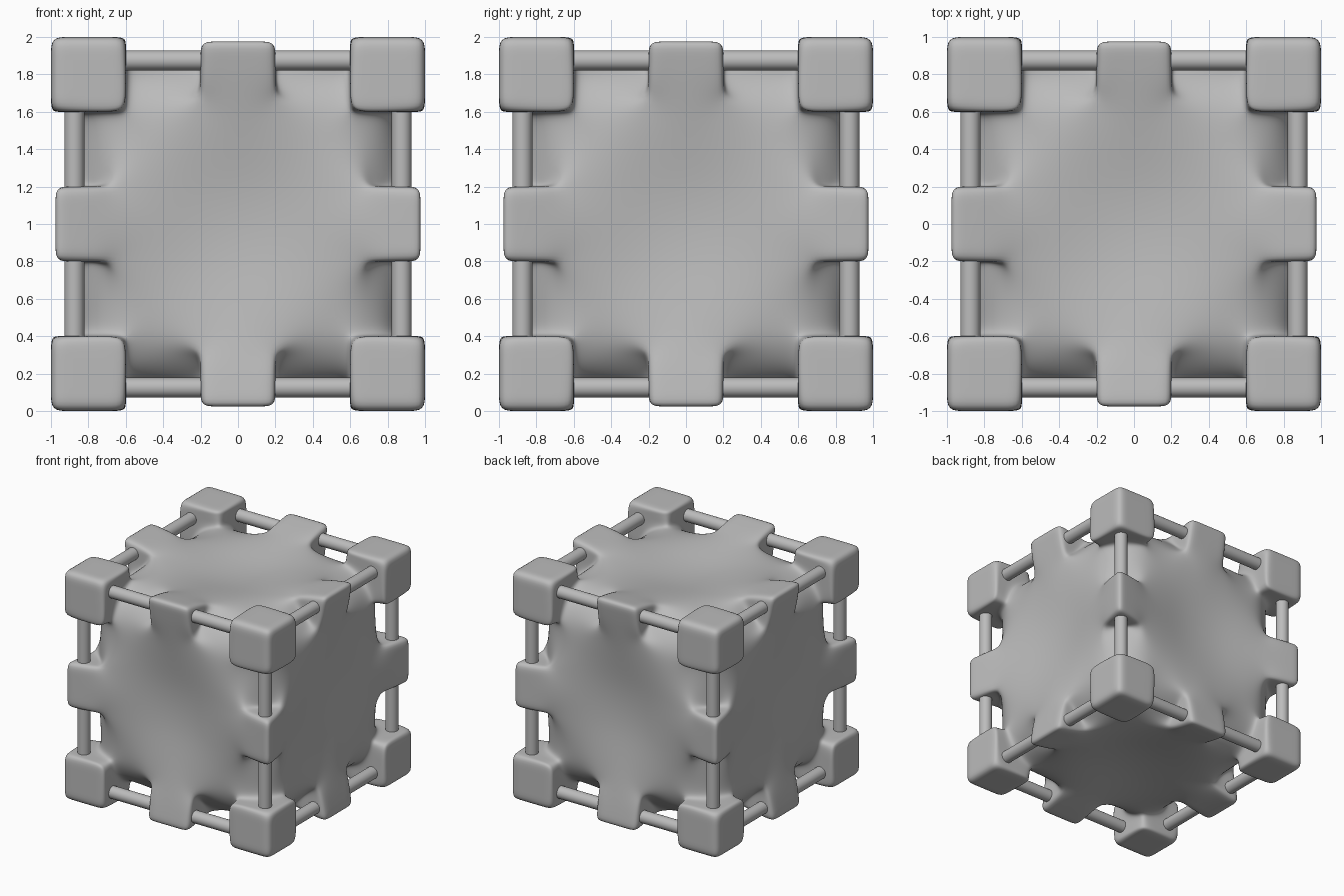
import bpy, bmesh, math
from mathutils import Vector

if "Cube" in bpy.data.objects:
    bpy.data.objects.remove(bpy.data.objects["Cube"])

grey = bpy.data.materials.new("plain_grey")
grey.diffuse_color = (0.5, 0.5, 0.5, 1)
grey.use_nodes = True
grey.node_tree.nodes["Principled BSDF"].inputs["Base Color"].default_value = grey.diffuse_color

LINES = [-0.8, -0.6, -0.2, 0.2, 0.6, 0.8]   # grid lines of the base cube
LIFT = Vector((0, 0, 1))

# --- body: gridded cube with corner and mid-edge blocks extruded, then subdivided
bm = bmesh.new()
verts = {}


def vert(p):
    if p not in verts:
        verts[p] = bm.verts.new(p)
    return verts[p]


def sizes(co):
    return sorted(abs(x) for x in co)


def set_height(v, h):
    v.co = [math.copysign(h, x) if abs(x) > 0.7 else x for x in v.co]


for axis in range(3):
    for side in (-0.8, 0.8):
        for i in range(5):
            for j in range(5):
                quad = []
                for a, b in ((i, j), (i + 1, j), (i + 1, j + 1), (i, j + 1)):
                    p = [0, 0, 0]
                    p[axis] = side
                    p[(axis + 1) % 3] = LINES[a]
                    p[(axis + 2) % 3] = LINES[b]
                    quad.append(vert(tuple(p)))
                bm.faces.new(quad)
bmesh.ops.recalc_face_normals(bm, faces=bm.faces[:])


def in_block(face):
    c = sizes(face.calc_center_median())
    return c[1] > 0.65 and (c[0] > 0.65 or c[0] < 0.1)


blocks = [f for f in bm.faces if in_block(f)]
result = bmesh.ops.extrude_face_region(bm, geom=blocks)
raised = {g for g in result["geom"] if isinstance(g, bmesh.types.BMVert)}
blocks = [f for f in blocks if f.is_valid]
if blocks:                               # open the body under each block
    bmesh.ops.delete(bm, geom=blocks, context="FACES")

for v in bm.verts:
    c = sizes(v.co)
    if v in raised and c[0] > 0.5:       # corner blocks
        set_height(v, 1.0)
    elif c[0] < 0.3 and 0.5 < c[1] < 0.7:   # inner edge of mid blocks, part of the face
        set_height(v, 0.925)
    elif v in raised:                    # outer edge of mid blocks
        set_height(v, 0.985)
    elif c[1] < 0.3:                     # dished middle of each face
        set_height(v, 0.84)
    elif c[1] < 0.7:                     # foot of corner blocks
        set_height(v, 0.87)
    else:                                # hollow edges behind the rods
        set_height(v, 0.79)
bmesh.ops.remove_doubles(bm, verts=bm.verts[:], dist=0.001)

# one clean side wall on each mid block
split = [e for e in bm.edges
         if all(sizes(v.co)[0] < 0.3 and sizes(v.co)[1] > 0.7 for v in e.verts)
         and abs(e.verts[0].co.length - e.verts[1].co.length) > 0.1]
bmesh.ops.dissolve_edges(bm, edges=split, use_verts=False)

# creases keep the block edges tight
crease = bm.edges.layers.float.new("crease_edge")
for e in bm.edges:
    a, b = sorted((sizes(v.co) for v in e.verts), key=lambda c: c[2])
    if b[2] > 0.99:                      # corner block edges, then its inner uprights
        e[crease] = 0.45 if a[2] > 0.99 else (0.4 if b[1] < 0.7 else 0)
    elif b[2] > 0.95:                    # mid block edges
        e[crease] = 0.47
    elif abs(a[2] - 0.79) < 0.01 and abs(a[0] - b[0]) < 0.01 and b[1] < 0.7:
        e[crease] = 0.38                 # seams where walls meet the hollows

bmesh.ops.recalc_face_normals(bm, faces=bm.faces[:])
for f in bm.faces:
    f.smooth = True
mesh = bpy.data.meshes.new("body")
bm.to_mesh(mesh)
bm.free()
mesh.materials.append(grey)
body = bpy.data.objects.new("body", mesh)
body.location = LIFT
bpy.context.collection.objects.link(body)
sub = body.modifiers.new("smooth", "SUBSURF")
sub.levels = sub.render_levels = 4

# --- rods: one along each of the twelve cube edges
ROD = 0.875
turns = [(0, math.pi / 2, 0), (math.pi / 2, 0, 0), (0, 0, 0)]
for axis, name in enumerate("xyz"):
    for n, (s, t) in enumerate(((-1, -1), (1, -1), (1, 1), (-1, 1))):
        p = Vector((0, 0, 0))
        p[(axis + 1) % 3] = s * ROD
        p[(axis + 2) % 3] = t * ROD
        bpy.ops.mesh.primitive_cylinder_add(vertices=32, radius=0.053, depth=1.6,
                                            location=p + LIFT, rotation=turns[axis])
        rod = bpy.context.object
        rod.name = f"rod_{name}_{n + 1}"
        rod.data.materials.append(grey)
        bpy.ops.object.shade_smooth_by_angle()
